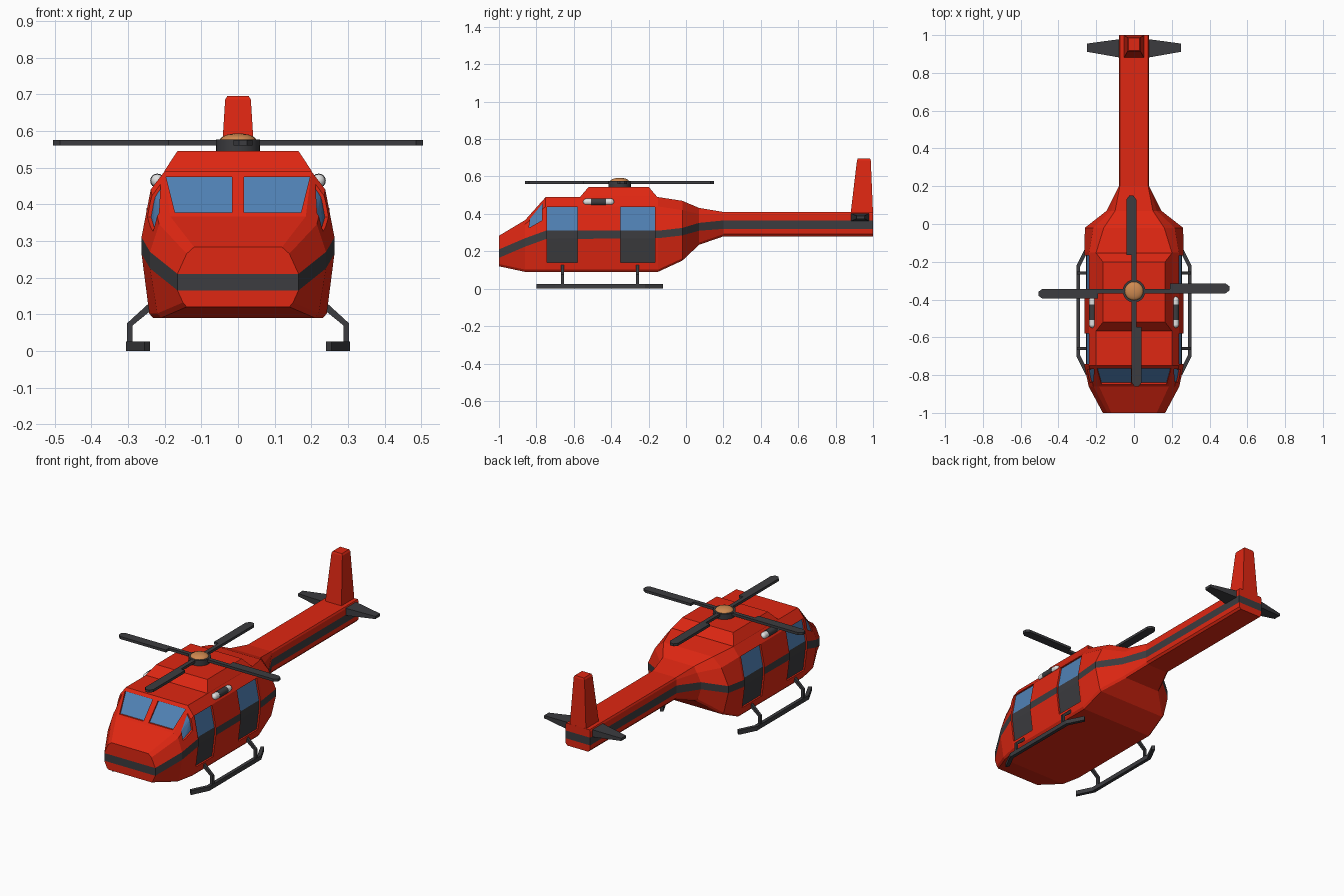
import bpy, bmesh, math
from mathutils import Vector, Matrix
from mathutils.bvhtree import BVHTree

if "Cube" in bpy.data.objects:
    bpy.data.objects.remove(bpy.data.objects["Cube"])


def material(name, rgb):
    m = bpy.data.materials.new(name)
    m.diffuse_color = (*rgb, 1)
    m.use_nodes = True
    m.node_tree.nodes["Principled BSDF"].inputs["Base Color"].default_value = m.diffuse_color
    return m


RED = material("red paint", (0.74, 0.02, 0.006))
DARK = material("dark grey", (0.045, 0.045, 0.05))
BLUE = material("window blue", (0.08, 0.22, 0.46))
ORANGE = material("orange cap", (0.62, 0.25, 0.08))
WHITE = material("white", (0.75, 0.75, 0.75))


def make(name, bm, *mats, smooth=None):
    bmesh.ops.recalc_face_normals(bm, faces=bm.faces)
    me = bpy.data.meshes.new(name)
    bm.to_mesh(me)
    bm.free()
    ob = bpy.data.objects.new(name, me)
    bpy.context.collection.objects.link(ob)
    for m in mats:
        me.materials.append(m)
    if smooth:
        bpy.ops.object.select_all(action='DESELECT')
        ob.select_set(True)
        bpy.context.view_layer.objects.active = ob
        bpy.ops.object.shade_smooth_by_angle(angle=math.radians(smooth))
    return ob


def loft(name, rings, mat):
    """Closed solid through rings of equally many points."""
    bm = bmesh.new()
    vs = [[bm.verts.new(p) for p in r] for r in rings]
    n = len(vs[0])
    for a, b in zip(vs, vs[1:]):
        for i in range(n):
            bm.faces.new((a[i], a[(i + 1) % n], b[(i + 1) % n], b[i]))
    bm.faces.new(vs[0])
    bm.faces.new(vs[-1])
    return make(name, bm, mat)


def rect(x0, x1, y0, y1, z):
    return [(x0, y0, z), (x1, y0, z), (x1, y1, z), (x0, y1, z)]


def cylinder(name, r1, r2, depth, loc, mat, axis='Z', n=24):
    bm = bmesh.new()
    rot = Matrix.Rotation(math.pi / 2, 4, 'X') if axis == 'Y' else Matrix()
    bmesh.ops.create_cone(bm, cap_ends=True, segments=n, radius1=r1, radius2=r2,
                          depth=depth, matrix=Matrix.Translation(loc) @ rot)
    return make(name, bm, mat, smooth=40)


def ball(name, loc, scale, mat):
    bm = bmesh.new()
    bmesh.ops.create_uvsphere(bm, u_segments=20, v_segments=10, radius=1,
                              matrix=Matrix.Translation(loc) @ Matrix.Diagonal((*scale, 1)))
    return make(name, bm, mat, smooth=60)


# Fuselage and tail boom: y, bottom z/w, stripe low/high/w, shoulder z/w, top z/w
SECTIONS = [
    (-1.00, .12, .15, .165, .21, .165, .265, .14, .283, .12),
    (-0.86, .09, .22, .225, .27, .24, .345, .215, .367, .185),
    (-0.75, .09, .242, .265, .31, .263, .44, .238, .49, .20),
    (-0.15, .09, .242, .27, .31, .263, .44, .238, .49, .20),
    (-0.02, .15, .23, .285, .325, .26, .42, .215, .47, .16),
    (0.07, .235, .125, .31, .352, .145, .40, .12, .432, .10),
    (0.20, .28, .078, .32, .365, .08, .40, .08, .41, .075),
    (1.00, .28, .078, .32, .365, .08, .40, .08, .41, .075)]
bm = bmesh.new()
grid = []
for y, zb, wb, s0, s1, ww, zs, ws, zt, wt in SECTIONS:
    half = [(wb - .01, zb), (wb, zb + .012), (ww, s0), (ww, s1), (ws, zs), (wt, zt)]
    grid.append([[bm.verts.new((s * w, y, z)) for w, z in half] for s in (1, -1)])


def quad(*v, stripe=False):
    bm.faces.new(v).material_index = int(stripe)


for a, b in zip(grid, grid[1:]):
    for s in (0, 1):
        for i in range(5):
            quad(a[s][i], a[s][i + 1], b[s][i + 1], b[s][i], stripe=i == 2)
    for i in (0, 5):
        quad(a[0][i], a[1][i], b[1][i], b[0][i])
for g in (grid[0], grid[-1]):
    for i in range(5):
        quad(g[0][i], g[0][i + 1], g[1][i + 1], g[1][i], stripe=i == 2)
bmesh.ops.recalc_face_normals(bm, faces=bm.faces)
tree = BVHTree.FromBMesh(bm)
body = make("fuselage", bm, RED, DARK)


def projected(corners, ray, depth, n=8):
    """Grid of the quad 'corners' laid on the hull, sunk by depth along ray."""
    g = bmesh.new()
    c = [Vector(p) for p in corners]
    ray = Vector(ray)
    rows = []
    for j in range(n + 1):
        row = []
        for i in range(n + 1):
            p = c[0].lerp(c[1], i / n).lerp(c[3].lerp(c[2], i / n), j / n)
            hit = tree.ray_cast(p - ray * 3, ray)[0] or p
            row.append(g.verts.new(hit + ray * depth))
        rows.append(row)
    for r0, r1 in zip(rows, rows[1:]):
        for i in range(n):
            f = g.faces.new((r0[i], r0[i + 1], r1[i + 1], r1[i]))
            f.normal_update()
            if f.normal.dot(ray) > 0:
                f.normal_flip()
    return g


def panel(name, corners, ray, mat, depth=.010):
    g = projected(corners, ray, depth)
    me = bpy.data.meshes.new(name)
    g.to_mesh(me)
    g.free()
    me.materials.append(mat)
    bpy.context.collection.objects.link(bpy.data.objects.new(name, me))


def recess(corners, ray, depth=.013):
    g = projected(corners, ray, depth)
    ext = bmesh.ops.extrude_face_region(g, geom=g.faces[:], use_keep_orig=True)
    bmesh.ops.translate(g, vec=Vector(ray) * -.06,
                        verts=[v for v in ext['geom'] if isinstance(v, bmesh.types.BMVert)])
    cutter = make("recess_cutter", g, RED)
    mod = body.modifiers.new("recess", 'BOOLEAN')
    mod.operation, mod.object, mod.solver = 'DIFFERENCE', cutter, 'EXACT'
    bpy.context.view_layer.objects.active = body
    bpy.ops.object.modifier_apply(modifier=mod.name)
    bpy.data.objects.remove(cutter)


# Windshield, side windows and doors, sunk into the hull
for s, side in ((1, "right"), (-1, "left")):
    shield = [(s * .017, 0, .378), (s * .172, 0, .378), (s * .196, 0, .474), (s * .017, 0, .474)]
    recess(shield, (0, 1, 0))
    panel(side + "_windshield", shield, (0, 1, 0), BLUE)
    ray = (-s, 0, 0)
    win = [(0, -.84, .325), (0, -.77, .365), (0, -.768, .455), (0, -.833, .375)]
    recess(win, ray)
    panel(side + "_side_window", win, ray, BLUE)
    for y0, y1, which in ((-.742, -.58, "front"), (-.35, -.167, "rear")):
        def area(z0, z1):
            return [(0, y0, z0), (0, y1, z0), (0, y1, z1), (0, y0, z1)]
        recess(area(.14, .438), ray)
        panel(f"{side}_{which}_door", area(.14, .312), ray, DARK)
        panel(f"{side}_{which}_door_window", area(.312, .438), ray, BLUE)

# Engine housing on the roof
loft("engine_housing", [rect(-.205, .205, -.575, -.15, .47), rect(-.20, .20, -.565, -.155, .492),
                        rect(-.165, .165, -.52, -.2, .545)], RED)

# Tail fin and stabilisers
loft("tail_fin", [rect(-.053, .053, .88, 1, .40), rect(-.035, .035, .914, .988, .685),
                  rect(-.029, .029, .918, .985, .695)], RED)
for s, side in ((1, "right"), (-1, "left")):
    loft(side + "_stabiliser", [[(s * x, y, z) for y, z in
         ((y0, .382 - t), (y1, .382 - t), (y1, .382 + t), (y0, .382 + t))]
         for x, y0, y1, t in ((.04, .88, .985, .022), (.08, .882, .978, .021), (.25, .912, .955, .008))], DARK)

# Main rotor
HUB = Vector((0, -.355, 0))
cylinder("rotor_hub", .06, .06, .032, HUB + Vector((0, 0, .56)), DARK)
ball("rotor_cap", HUB + Vector((0, 0, .574)), (.05, .05, .019), ORANGE)
outline = [(.03, -.012), (.19, -.012), (.485, -.012), (.505, .003), (.505, .025),
           (.485, .04), (.19, .04), (.19, .012), (.03, .012)]
for k in range(4):
    turn = Matrix.Translation(HUB) @ Matrix.Rotation(k * math.pi / 2, 4, 'Z')
    loft(f"rotor_blade_{k + 1}", [[turn @ Vector((x, y, z)) for x, y in outline]
                                  for z in (.56, .575)], DARK)

# Landing skids, struts and side lamps
skid = [(.305, -.7), (.305, -.22), (.255, -.122), (.24, -.135), (.285, -.225),
        (.285, -.695), (.24, -.785), (.255, -.8)]
strut = [(.225, .105), (.245, .128), (.303, .075), (.303, .01), (.288, .01), (.288, .069), (.24, .108)]
for s, side in ((1, "right"), (-1, "left")):
    loft(side + "_skid", [[(s * x, y, z) for x, y in skid] for z in (0, .025)], DARK)
    for y, which in ((-.66, "front"), (-.26, "rear")):
        loft(f"{side}_{which}_strut", [[(s * x, y + d, z) for x, z in strut]
                                       for d in (-.008, .008)], DARK)
    x, z = s * .22, .464
    cylinder(side + "_lamp_tube", .018, .018, .13, (x, -.467, z), WHITE, 'Y', 16)
    for y in (-.532, -.402):
        ball(side + "_lamp_end", (x, y, z), (.018, .018, .018), WHITE)
    cylinder(side + "_lamp_band", .0195, .0195, .08, (x, -.467, z), DARK, 'Y', 16)
